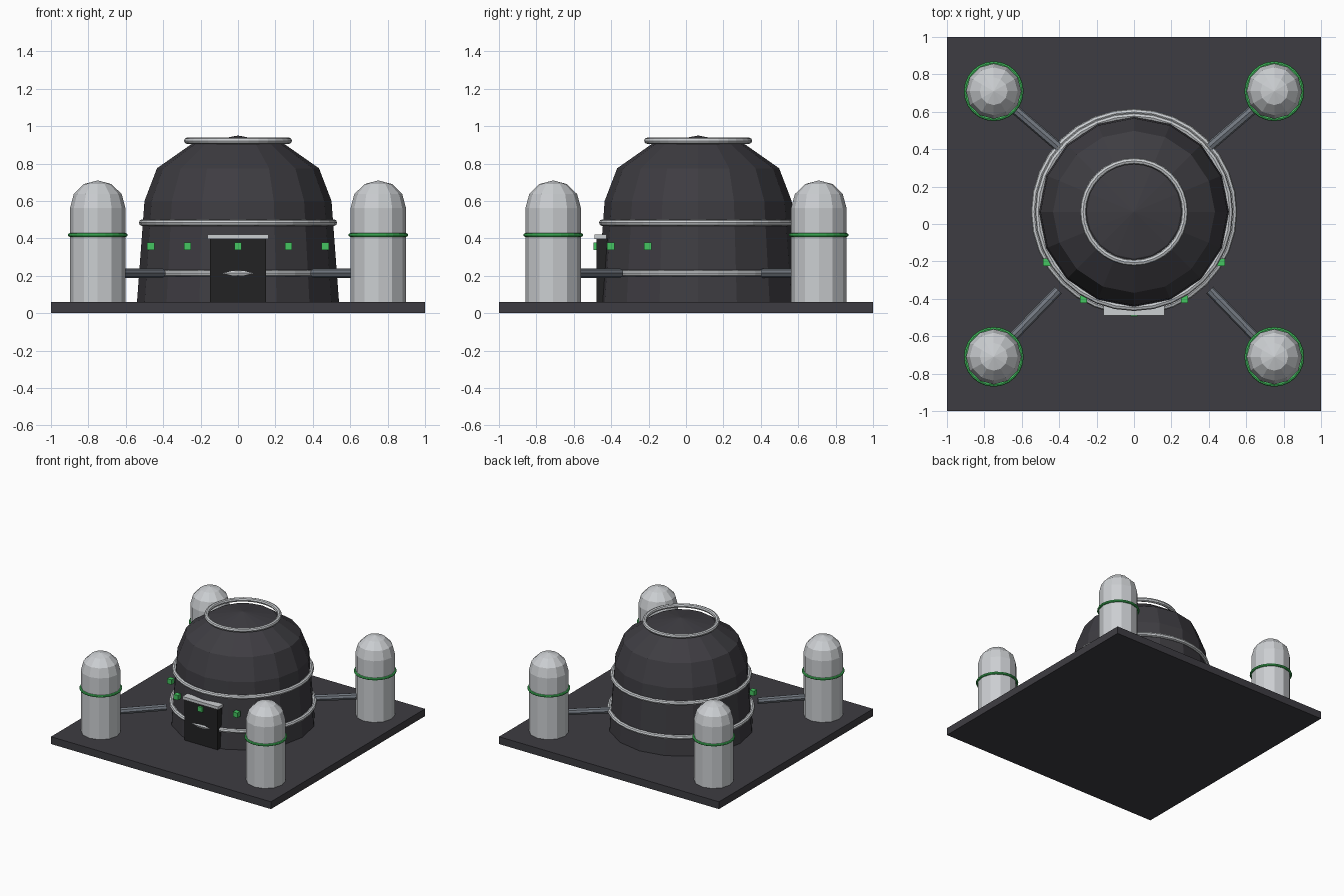
import bpy
from math import cos, sin, radians
from mathutils import Vector

cube = bpy.data.objects.get("Cube")
if cube:
    bpy.data.objects.remove(cube, do_unlink=True)


def material(name, rgb):
    m = bpy.data.materials.new(name)
    m.use_nodes = True
    m.diffuse_color = (*rgb, 1)
    m.node_tree.nodes["Principled BSDF"].inputs["Base Color"].default_value = (*rgb, 1)
    return m


charcoal = material("charcoal", (0.048, 0.046, 0.054))
silver = material("silver", (0.60, 0.62, 0.64))
steel = material("steel grey", (0.17, 0.19, 0.22))
green = material("green glow", (0.06, 0.56, 0.12))
black = material("door black", (0.016, 0.016, 0.017))


def build(name, verts, faces, mat):
    mesh = bpy.data.meshes.new(name)
    mesh.from_pydata(verts, [], faces)
    mesh.materials.append(mat)
    ob = bpy.data.objects.new(name, mesh)
    bpy.context.collection.objects.link(ob)
    return ob


def box(name, lo, hi, mat):
    bpy.ops.mesh.primitive_cube_add(size=1, location=(Vector(lo) + Vector(hi)) / 2)
    return finish(name, mat, Vector(hi) - Vector(lo))


def finish(name, mat, scale=(1, 1, 1)):
    ob = bpy.context.object
    ob.name = name
    ob.scale = scale
    ob.data.materials.append(mat)
    return ob


def ring(name, x, y, z, radius, tube, mat, sides=32):
    bpy.ops.mesh.primitive_torus_add(location=(x, y, z), major_radius=radius, minor_radius=tube,
                                     major_segments=sides, minor_segments=8)
    return finish(name, mat)


def capped_tower(name, x, y, base_z, base_r, top_z, top_r, height, sides, mat):
    """Lathed wall with a faceted dome on top, closed at the bottom."""
    profile = [(base_r, base_z)]
    for lat in (0, 30, 60):
        a = radians(lat)
        profile.append((top_r * cos(a), top_z + height * sin(a)))
    verts = [(x + r * cos(radians(360 * i / sides)), y + r * sin(radians(360 * i / sides)), z)
             for r, z in profile for i in range(sides)]
    verts.append((x, y, top_z + height))
    faces = [tuple(reversed(range(sides)))]
    for row in range(len(profile) - 1):
        for i in range(sides):
            j = (i + 1) % sides
            a, b = row * sides, (row + 1) * sides
            faces.append((a + i, a + j, b + j, b + i))
    last = (len(profile) - 1) * sides
    faces += [(last + i, last + (i + 1) % sides, len(verts) - 1) for i in range(sides)]
    return build(name, verts, faces, mat)


CY = 0.065   # dome centre, set slightly back
FLOOR = 0.06

# Ground slab
box("base_slab", (-1, -1, 0), (1, 1, FLOOR), charcoal)

# Central dome and its trim rings
capped_tower("main_dome", 0, CY, FLOOR, 0.54, 0.6, 0.5, 0.35, 16, charcoal)
ring("lower_ring", 0, CY, 0.214, 0.534, 0.018, silver)
ring("middle_ring", 0, CY, 0.484, 0.512, 0.018, silver)
ring("crown_ring", 0, CY, 0.922, 0.272, 0.017, silver)

# Doorway
box("door", (-0.15, -0.479, FLOOR), (0.15, -0.40, 0.40), black)
box("door_lintel", (-0.163, -0.49, 0.396), (0.163, -0.425, 0.42), silver)

# Indicator lights around the front of the wall
for angle in (-60, -30, 0, 30, 60):
    a = radians(angle)
    c = Vector((0.54 * sin(a), CY - 0.54 * cos(a), 0.358))
    half = Vector((0.02, 0.02, 0.02))
    box("indicator_light", c - half, c + half, green)

# Corner tanks with bands and pipes aimed at the dome
for sx in (-1, 1):
    for sy in (-1, 1):
        x, y = 0.75 * sx, 0.71 * sy
        capped_tower("corner_tank", x, y, FLOOR, 0.148, 0.563, 0.148, 0.147, 12, silver)
        ring("tank_band", x, y, 0.418, 0.15, 0.01, green, 24)
        tank, hub = Vector((x, y, 0.214)), Vector((0, CY, 0.214))
        outer, inner = tank.lerp(hub, 0.1), tank.lerp(hub, 0.46)
        bpy.ops.mesh.primitive_cylinder_add(vertices=8, radius=0.026, depth=(inner - outer).length,
                                            location=(inner + outer) / 2)
        bpy.context.object.rotation_euler = (inner - outer).to_track_quat('Z', 'Y').to_euler()
        finish("connecting_pipe", steel)
